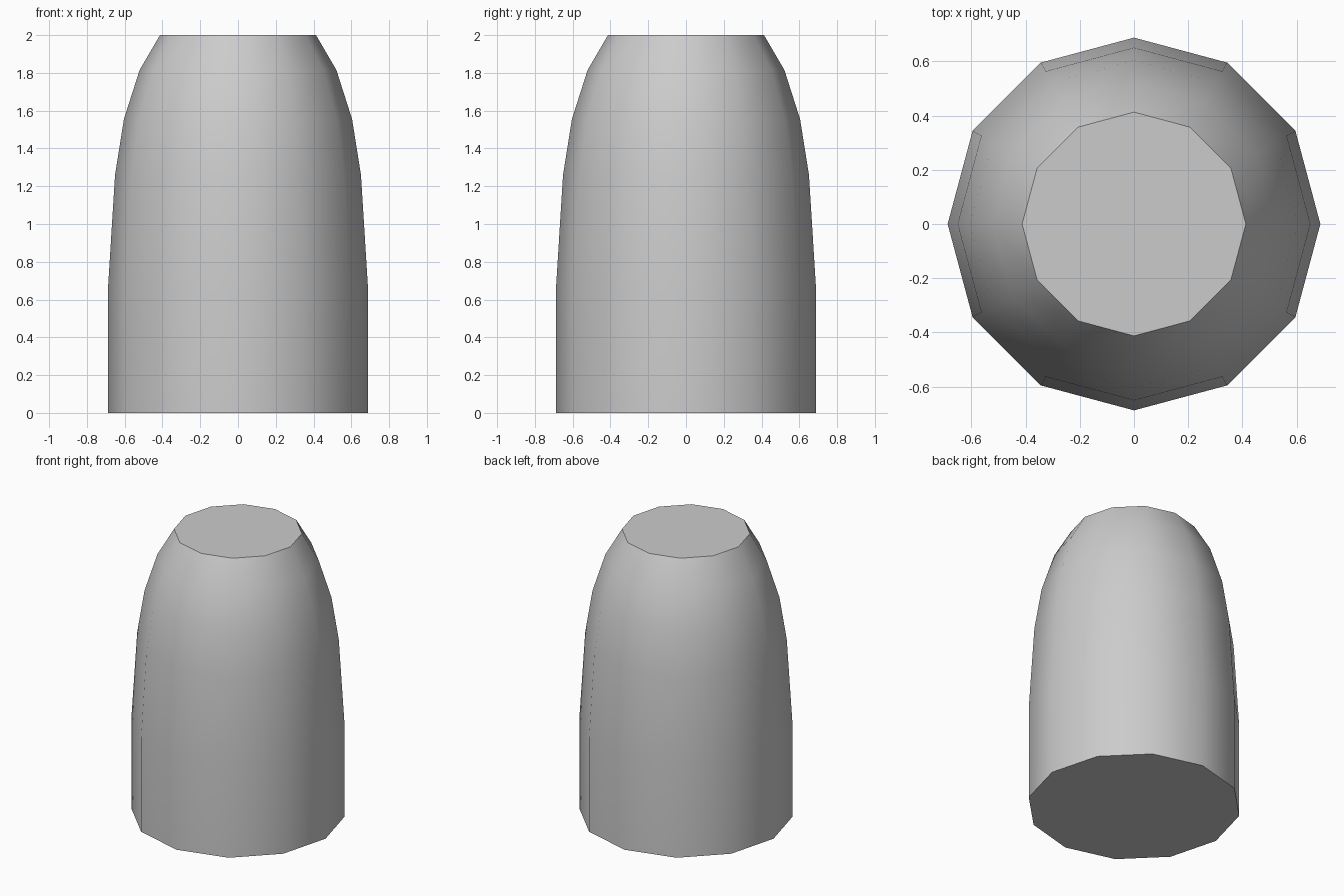
import bpy, bmesh
from math import cos, sin, tau, radians

if "Cube" in bpy.data.objects:
    bpy.data.objects.remove(bpy.data.objects["Cube"])

SIDES = 12
# Side profile: (radius, height) from base to flat tip
PROFILE = [(0.688, 0.0), (0.688, 0.665), (0.651, 1.26),
           (0.604, 1.555), (0.521, 1.815), (0.413, 2.0)]

# Tapered round body
bm = bmesh.new()
rings = [[bm.verts.new((r * cos(tau * i / SIDES), r * sin(tau * i / SIDES), z))
          for i in range(SIDES)] for r, z in PROFILE]
for low, high in zip(rings, rings[1:]):
    for i in range(SIDES):
        j = (i + 1) % SIDES
        bm.faces.new((low[i], low[j], high[j], high[i]))

# Flat base and top caps
bm.faces.new(rings[0][::-1])
bm.faces.new(rings[-1])

mesh = bpy.data.meshes.new("tapered_body")
bm.to_mesh(mesh)
bm.free()
body = bpy.data.objects.new("tapered_body", mesh)
bpy.context.collection.objects.link(body)

# Smooth sides with crisp cap edges
bpy.context.view_layer.objects.active = body
body.select_set(True)
bpy.ops.object.shade_smooth_by_angle(angle=radians(40))
